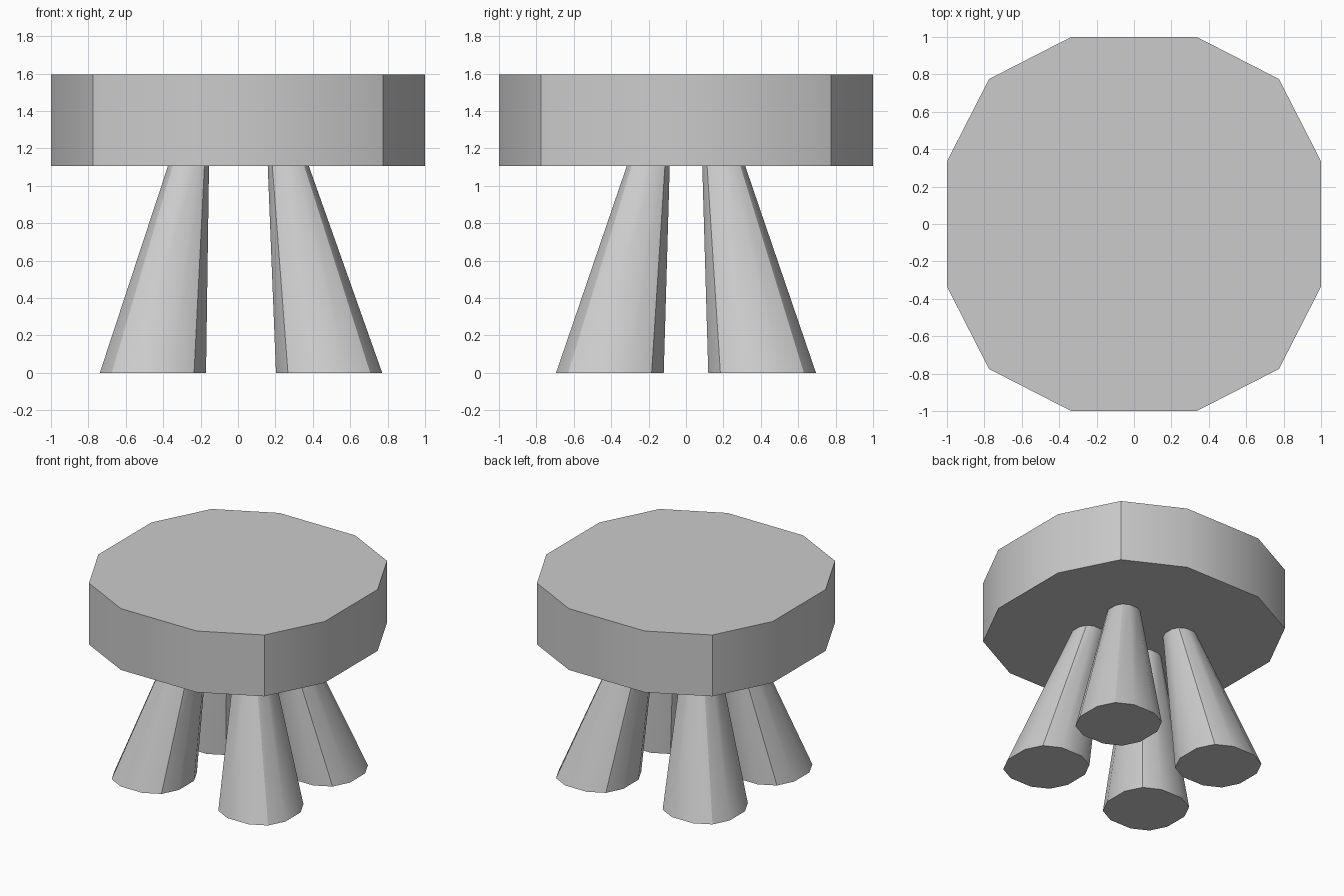
import bpy
import bmesh

if "Cube" in bpy.data.objects:
    bpy.data.objects.remove(bpy.data.objects["Cube"])

# Twelve-sided rounded outline shared by the seat and the legs
QUARTER = [(1, 0.335), (0.775, 0.775), (0.335, 1)]
OUTLINE = (QUARTER
           + [(-x, y) for x, y in reversed(QUARTER)]
           + [(-x, -y) for x, y in QUARTER]
           + [(x, -y) for x, y in reversed(QUARTER)])


def loft(name, sections):
    """Skin between outlines given as (centre x, y, z, half width x, half width y)."""
    bm = bmesh.new()
    rings = [[bm.verts.new((cx + x * rx, cy + y * ry, z)) for x, y in OUTLINE]
             for cx, cy, z, rx, ry in sections]
    n = len(OUTLINE)
    for low, high in zip(rings, rings[1:]):
        for i in range(n):
            j = (i + 1) % n
            bm.faces.new((low[i], low[j], high[j], high[i]))
    bm.faces.new(rings[0][::-1])
    bm.faces.new(rings[-1])
    bmesh.ops.recalc_face_normals(bm, faces=bm.faces[:])
    mesh = bpy.data.meshes.new(name)
    bm.to_mesh(mesh)
    bm.free()
    obj = bpy.data.objects.new(name, mesh)
    bpy.context.collection.objects.link(obj)
    bpy.ops.object.select_all(action='DESELECT')
    obj.select_set(True)
    bpy.context.view_layer.objects.active = obj
    bpy.ops.object.shade_smooth_by_angle(angle=0.5236)
    return obj


SEAT_BOTTOM, SEAT_TOP = 1.105, 1.595

# Seat slab
loft("seat", [(0, 0, SEAT_BOTTOM, 1, 1), (0, 0, SEAT_TOP, 1, 1)])

# Four splayed legs, tapering up to the seat
for side, foot_x, top_x in (("left", -0.455, -0.265), ("right", 0.487, 0.269)):
    for end, s in (("front", -1), ("back", 1)):
        loft(f"{end}_{side}_leg", [
            (foot_x, s * 0.407, 0, 0.284, 0.288),
            (top_x, s * 0.202, SEAT_BOTTOM, 0.11, 0.115)])
